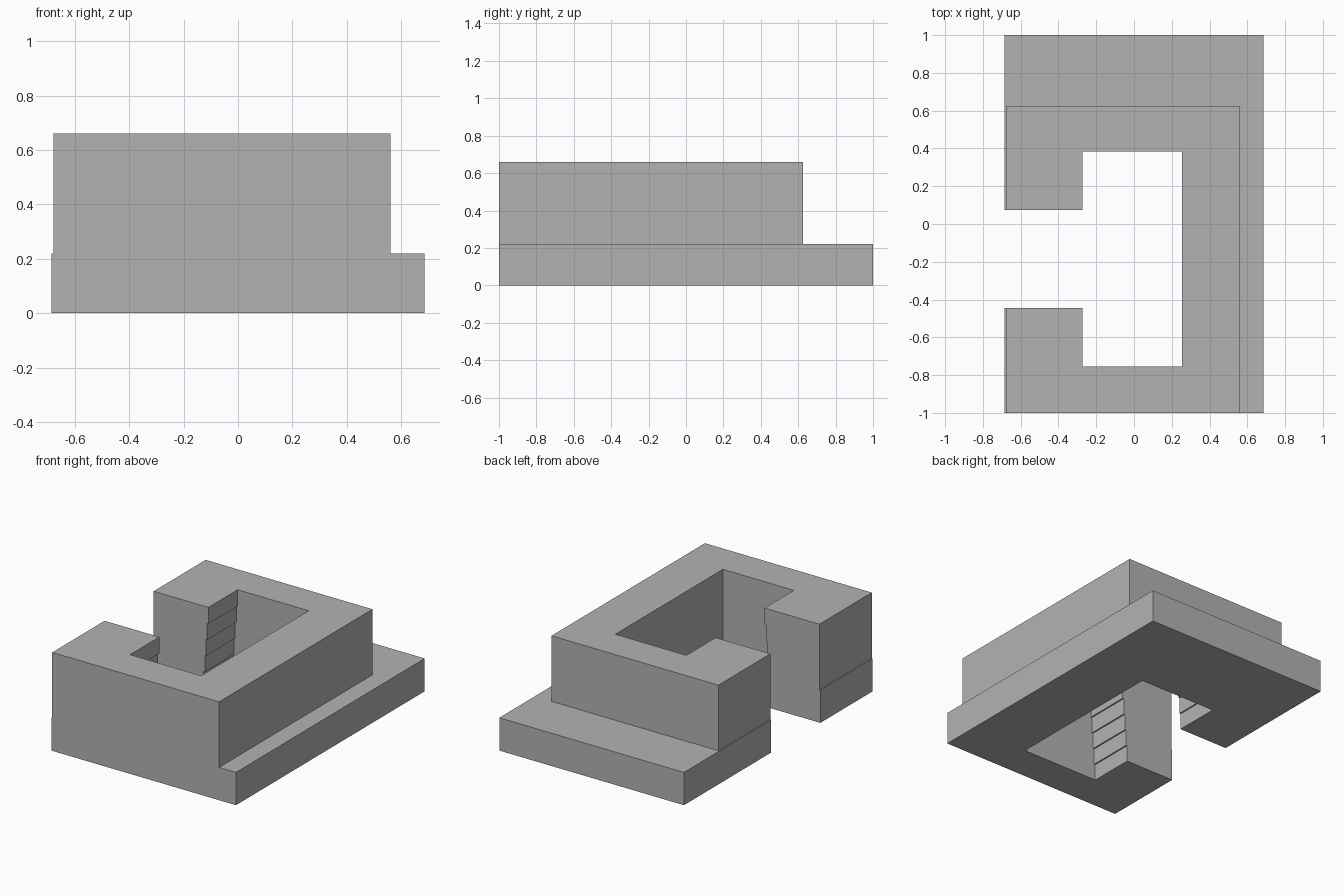
import bpy, bmesh

if "Cube" in bpy.data.objects:
    bpy.data.objects.remove(bpy.data.objects["Cube"])

stone = bpy.data.materials.new("plain grey")
stone.use_nodes = True
grey = (0.45, 0.45, 0.45, 1)
stone.diffuse_color = grey
stone.node_tree.nodes["Principled BSDF"].inputs["Base Color"].default_value = grey


def prism(name, profile, y0, y1):
    """Extrude an x-z outline along y."""
    bm = bmesh.new()
    face = bm.faces.new([bm.verts.new((x, y0, z)) for x, z in profile])
    extruded = bmesh.ops.extrude_face_region(bm, geom=[face])["geom"]
    verts = [v for v in extruded if isinstance(v, bmesh.types.BMVert)]
    bmesh.ops.translate(bm, verts=verts, vec=(0, y1 - y0, 0))
    bmesh.ops.recalc_face_normals(bm, faces=bm.faces)
    mesh = bpy.data.meshes.new(name)
    bm.to_mesh(mesh)
    bm.free()
    mesh.materials.append(stone)
    obj = bpy.data.objects.new(name, mesh)
    bpy.context.collection.objects.link(obj)
    return obj


def box(name, x0, x1, y0, y1, z0, z1):
    return prism(name, [(x0, z0), (x1, z0), (x1, z1), (x0, z1)], y0, y1)


BASE_TOP, TOP, OVER = 0.22, 0.66, 1.2

# Solid block holding both tiers
building = box("two_tier_block", -0.685, 0.685, -1, 1, 0, TOP)

# Courtyard, whose west wall steps back under itself in even courses
COURSES, STEP = 6, 0.009
west = []
for i in range(COURSES):
    x = -0.272 - STEP * (COURSES - 1 - i)
    low = -0.1 if i == 0 else TOP * i / COURSES
    high = TOP + 0.1 if i == COURSES - 1 else TOP * (i + 1) / COURSES
    west += [(x, low), (x, high)]
courtyard = prism("courtyard_cutter",
                  [(0.255, -0.1)] + west + [(0.255, TOP + 0.1)], -0.755, 0.385)

# Entrance passage and the setbacks of the upper tier
cutters = [
    courtyard,
    box("entrance_cutter", -OVER, 0.1, -0.445, 0.075, -0.2, TOP + 0.2),
    box("back_ledge_cutter", -OVER, OVER, 0.625, OVER, BASE_TOP, 1),
    box("east_ledge_cutter", 0.56, OVER, -OVER, OVER, BASE_TOP, 1),
    box("west_ledge_cutter", -OVER, -0.678, -OVER, OVER, BASE_TOP, 1),
]
for cutter in cutters:
    cutter.hide_render = True
    mod = building.modifiers.new(cutter.name, "BOOLEAN")
    mod.operation = "DIFFERENCE"
    mod.solver = "EXACT"
    mod.object = cutter

# Bake the cuts and drop the helpers
bpy.context.view_layer.update()
graph = bpy.context.evaluated_depsgraph_get()
carved = bpy.data.meshes.new_from_object(building.evaluated_get(graph))
building.modifiers.clear()
building.data = carved
for cutter in cutters:
    bpy.data.objects.remove(cutter)
